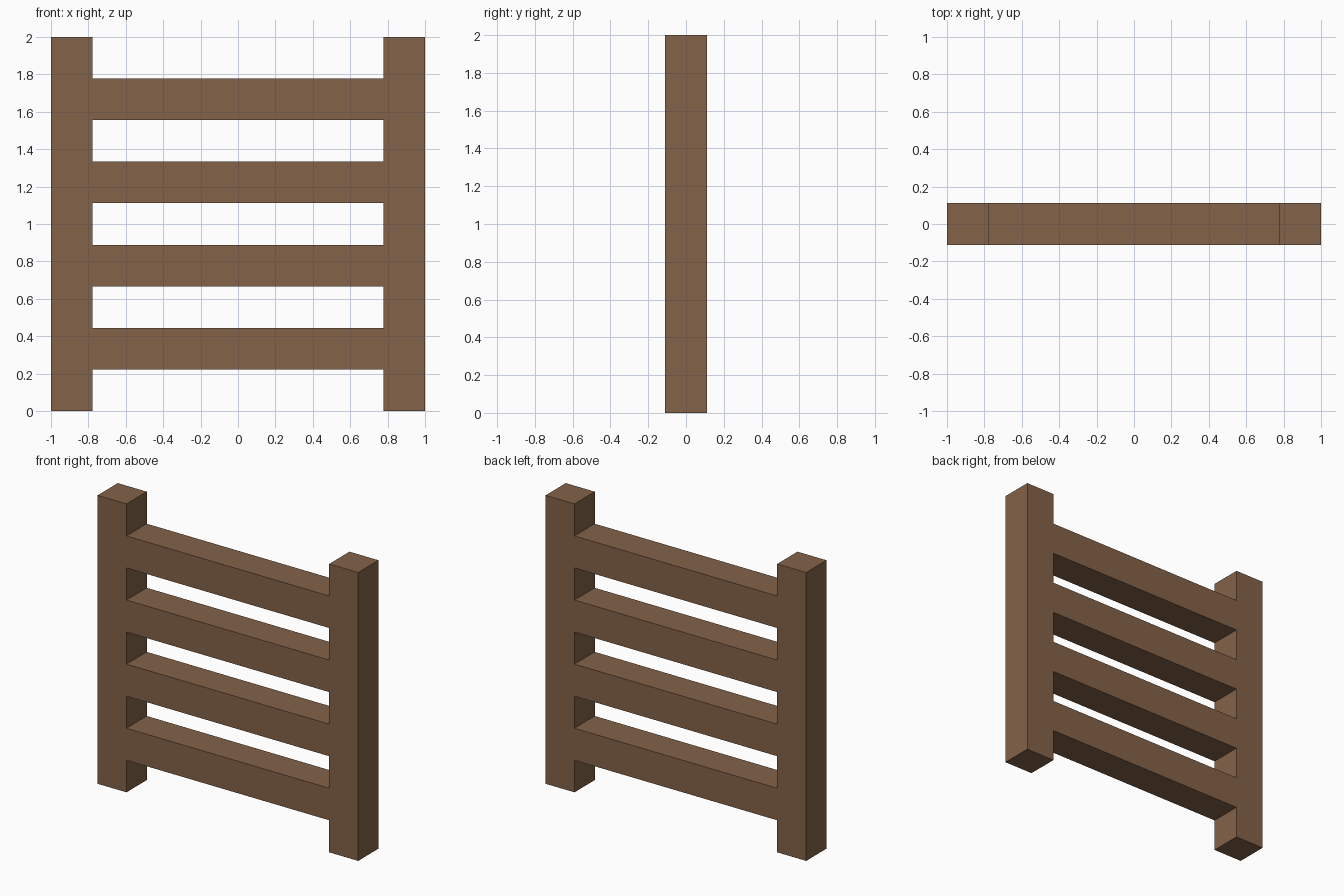
import bpy

if "Cube" in bpy.data.objects:
    bpy.data.objects.remove(bpy.data.objects["Cube"])

U = 2 / 9  # thickness of every beam

wood = bpy.data.materials.new("brown wood")
wood.diffuse_color = (0.23, 0.124, 0.066, 1)
wood.use_nodes = True
wood.node_tree.nodes["Principled BSDF"].inputs["Base Color"].default_value = wood.diffuse_color


def beam(name, center, size):
    bpy.ops.mesh.primitive_cube_add(size=1, location=center)
    obj = bpy.context.object
    obj.name = name
    obj.scale = size
    bpy.ops.object.transform_apply(location=False, rotation=False, scale=True)
    obj.data.materials.append(wood)
    return obj


# Upright posts
for side, name in ((-1, "left_post"), (1, "right_post")):
    beam(name, (side * (1 - U / 2), 0, 1), (U, U, 2))

# Four rungs butted between the posts
for i in range(4):
    beam(f"rung_{i + 1}", (0, 0, U * (1.5 + 2 * i)), (2 - 2 * U, U, U))
